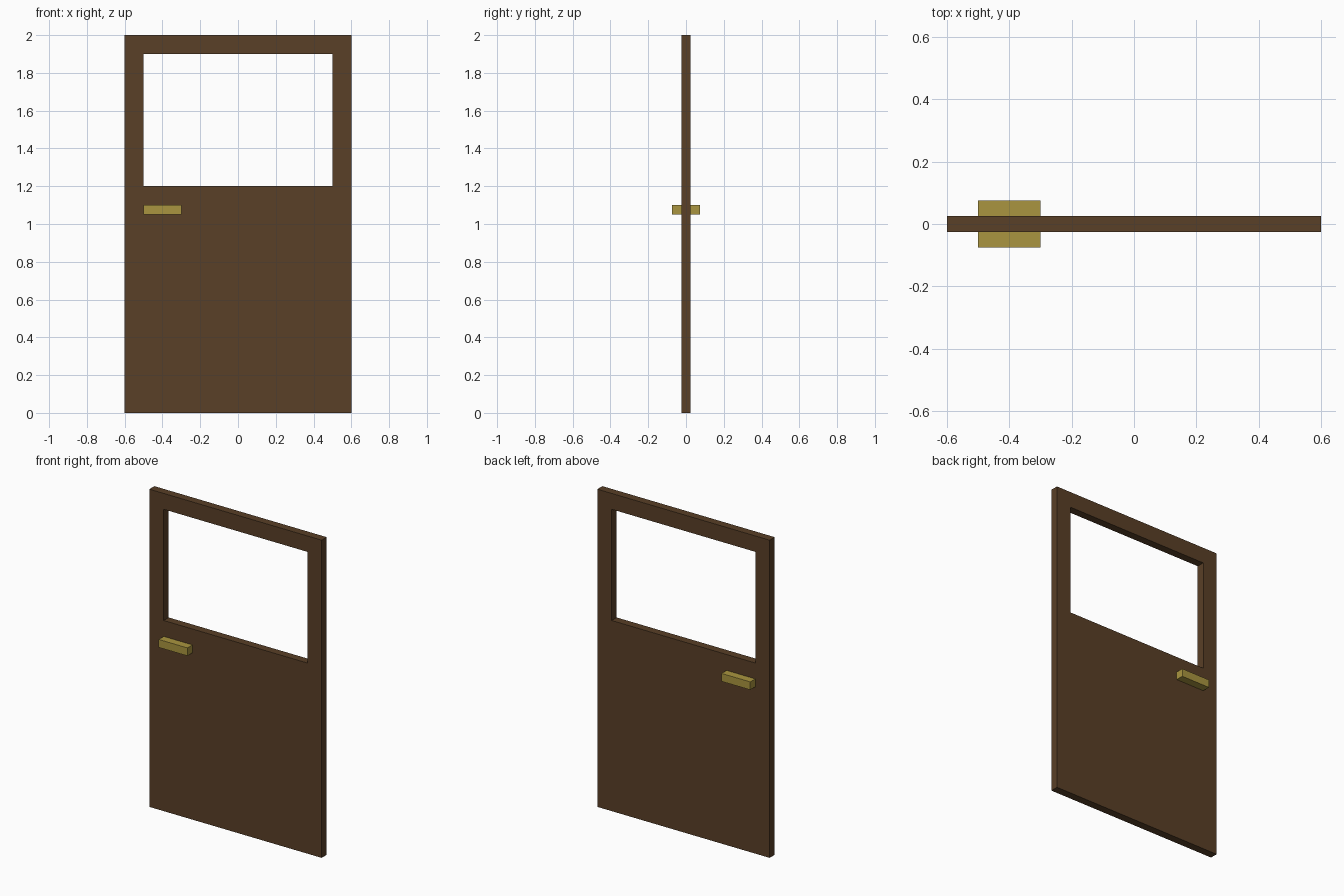
import bpy
import bmesh

if "Cube" in bpy.data.objects:
    bpy.data.objects.remove(bpy.data.objects["Cube"])


def material(name, color):
    mat = bpy.data.materials.new(name)
    mat.diffuse_color = (*color, 1.0)
    mat.use_nodes = True
    mat.node_tree.nodes["Principled BSDF"].inputs["Base Color"].default_value = mat.diffuse_color
    return mat


def rectangle(bm, x0, x1, z0, z1, y):
    return [bm.verts.new((x, y, z)) for x, z in ((x0, z0), (x1, z0), (x1, z1), (x0, z1))]


def finish(name, bm, mat):
    bmesh.ops.recalc_face_normals(bm, faces=bm.faces)
    mesh = bpy.data.meshes.new(name)
    bm.to_mesh(mesh)
    bm.free()
    mesh.materials.append(mat)
    obj = bpy.data.objects.new(name, mesh)
    bpy.context.collection.objects.link(obj)
    return obj


def extrude(bm, depth):
    geom = bmesh.ops.extrude_face_region(bm, geom=bm.faces[:], use_keep_orig=True)["geom"]
    verts = [g for g in geom if isinstance(g, bmesh.types.BMVert)]
    bmesh.ops.translate(bm, verts=verts, vec=(0, depth, 0))


wood = material("dark_wood", (0.1, 0.05, 0.02))
brass = material("brass", (0.4, 0.3, 0.05))

# Door panel: a rectangular ring around the open window, given thickness
bm = bmesh.new()
outer = rectangle(bm, -0.6, 0.6, 0.0, 2.0, -0.025)
inner = rectangle(bm, -0.5, 0.5, 1.2, 1.9, -0.025)
for i in range(4):
    j = (i + 1) % 4
    bm.faces.new((outer[i], outer[j], inner[j], inner[i]))
extrude(bm, 0.05)
finish("door_panel", bm, wood)

# Handles: one block on each side of the door
for name, y in (("front_handle", -0.075), ("back_handle", 0.025)):
    bm = bmesh.new()
    bm.faces.new(rectangle(bm, -0.5, -0.3, 1.05, 1.1, y))
    extrude(bm, 0.05)
    finish(name, bm, brass)
